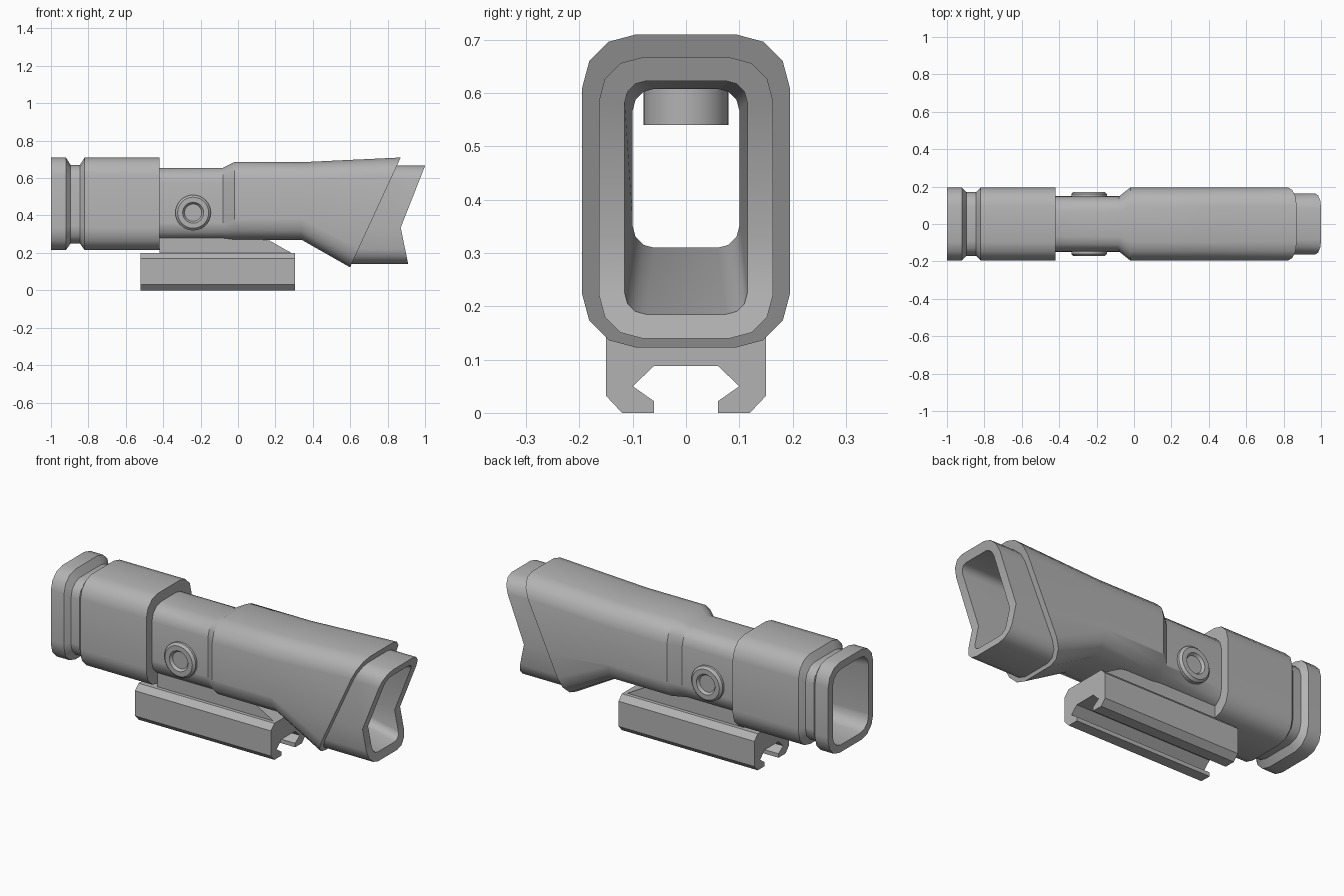
import bpy, bmesh, math

old = bpy.data.objects.get("Cube")
if old:
    bpy.data.objects.remove(old)

grey = bpy.data.materials.new("mid grey")
grey.use_nodes = True
COLOUR = (0.45, 0.45, 0.45, 1)
grey.diffuse_color = COLOUR
grey.node_tree.nodes["Principled BSDF"].inputs["Base Color"].default_value = COLOUR


def finish(name, bm, smooth=True):
    bmesh.ops.recalc_face_normals(bm, faces=bm.faces)
    mesh = bpy.data.meshes.new(name)
    bm.to_mesh(mesh)
    bm.free()
    obj = bpy.data.objects.new(name, mesh)
    bpy.context.collection.objects.link(obj)
    mesh.materials.append(grey)
    if smooth:
        bpy.ops.object.select_all(action="DESELECT")
        obj.select_set(True)
        bpy.context.view_layer.objects.active = obj
        bpy.ops.object.shade_smooth_by_angle(angle=math.radians(35))
    return obj


def slant(z):
    # plane of the angled hood joint
    return 0.60 + (z - 0.125) * 0.27 / 0.585


def notch(z):
    # V-shaped cut of the front hood
    if z > 0.335:
        return 0.87 + (z - 0.335) * 0.13 / 0.33
    return 0.87 + (0.335 - z) * 0.04 / 0.195


def ring(bm, x, half, low, high, r):
    """Rounded rectangle across x, with one extra point on each straight side."""
    mid = min(max(0.335, low + r + 0.01), high - r - 0.01)
    pts = []
    corners = ((half - r, high - r), (r - half, high - r),
               (r - half, low + r), (half - r, low + r))
    for c, (cy, cz) in enumerate(corners):
        for s in range(4):
            a = math.pi / 2 * (c + s / 3)
            pts.append((cy + r * math.cos(a), cz + r * math.sin(a)))
        if c in (1, 3):
            pts.append((half if c == 3 else -half, mid))
    # keep side points in loop order
    side = pts.pop(8)
    pts.insert(8, side)
    return [bm.verts.new((x(z) if callable(x) else x, y, z)) for y, z in pts]


def loft(bm, rings):
    for a, b in zip(rings, rings[1:] + rings[:1]):
        n = len(a)
        for i in range(n):
            j = (i + 1) % n
            bm.faces.new((a[i], a[j], b[j], b[i]))


# Hollow sight body: outside from rear to front, then back along the bore
sections = [
    (-1.0, 0.195, 0.215, 0.71, 0.10),
    (-0.92, 0.195, 0.215, 0.71, 0.10),
    (-0.895, 0.17, 0.25, 0.67, 0.08),
    (-0.845, 0.17, 0.25, 0.67, 0.08),
    (-0.82, 0.195, 0.215, 0.71, 0.10),
    (-0.42, 0.195, 0.215, 0.71, 0.10),
    (-0.42, 0.147, 0.27, 0.655, 0.08),
    (-0.08, 0.147, 0.27, 0.655, 0.08),
    (-0.02, 0.195, 0.27, 0.685, 0.10),
    (0.34, 0.195, 0.27, 0.685, 0.10),
    (slant, 0.195, 0.123, 0.71, 0.10),
    (slant, 0.163, 0.14, 0.667, 0.08),
    (notch, 0.163, 0.14, 0.667, 0.08),
    (notch, 0.115, 0.185, 0.623, 0.04),
    (0.34, 0.10, 0.31, 0.608, 0.04),
    (-0.42, 0.10, 0.31, 0.608, 0.04),
    (-1.0, 0.155, 0.255, 0.67, 0.07),
]
bm = bmesh.new()
loft(bm, [ring(bm, *s) for s in sections])
finish("sight_body", bm)


def extrude(name, profile, axis, start, end):
    bm = bmesh.new()
    def place(a, b, t):
        return (t, a, b) if axis == "x" else (a, t, b)
    face = bm.faces.new([bm.verts.new(place(a, b, start)) for a, b in profile])
    out = bmesh.ops.extrude_face_region(bm, geom=[face])
    move = (end - start, 0, 0) if axis == "x" else (0, end - start, 0)
    bmesh.ops.translate(bm, vec=move,
                        verts=[v for v in out["geom"] if isinstance(v, bmesh.types.BMVert)])
    return finish(name, bm, smooth=False)


# Rail clamp with its undercut slot
half = [(0.06, 0.088), (0.10, 0.05), (0.06, 0.022), (0.06, 0), (0.12, 0),
        (0.15, 0.032), (0.15, 0.17), (0.12, 0.20)]
extrude("rail_clamp", half + [(-y, z) for y, z in reversed(half)], "x", -0.52, 0.305)

# Riser joining clamp and body
extrude("riser", [(-0.42, 0.19), (0.30, 0.19), (0.285, 0.20), (0.17, 0.265),
                  (0.0, 0.29), (-0.42, 0.29)], "y", -0.10, 0.10)


def lathe(name, profile, origin, direction):
    """Spin (radius, height) points about y or z through origin."""
    bm = bmesh.new()
    n = 32
    rows = []
    for r, h in profile:
        row = []
        for i in range(n):
            a = 2 * math.pi * i / n
            u, v = r * math.cos(a), r * math.sin(a)
            off = (u, v, h) if direction == "z" else (u, h, v)
            row.append(bm.verts.new([o + d for o, d in zip(origin, off)]))
        rows.append(row)
    for a, b in zip(rows, rows[1:]):
        for i in range(n):
            j = (i + 1) % n
            bm.faces.new((a[i], a[j], b[j], b[i]))
    bm.faces.new(rows[0])
    bm.faces.new(rows[-1])
    return finish(name, bm)


# Round side knobs with a dished centre
knob = [(0.095, 0.13), (0.095, 0.16), (0.083, 0.172), (0.056, 0.172), (0.046, 0.158)]
for name, s in (("left_knob", 1), ("right_knob", -1)):
    lathe(name, [(r, s * h) for r, h in knob], (-0.24, 0, 0.415), "y")

# Emitter post hanging inside the bore
lathe("inner_post", [(0.08, 0.54), (0.08, 0.63)], (-0.24, 0, 0), "z")
